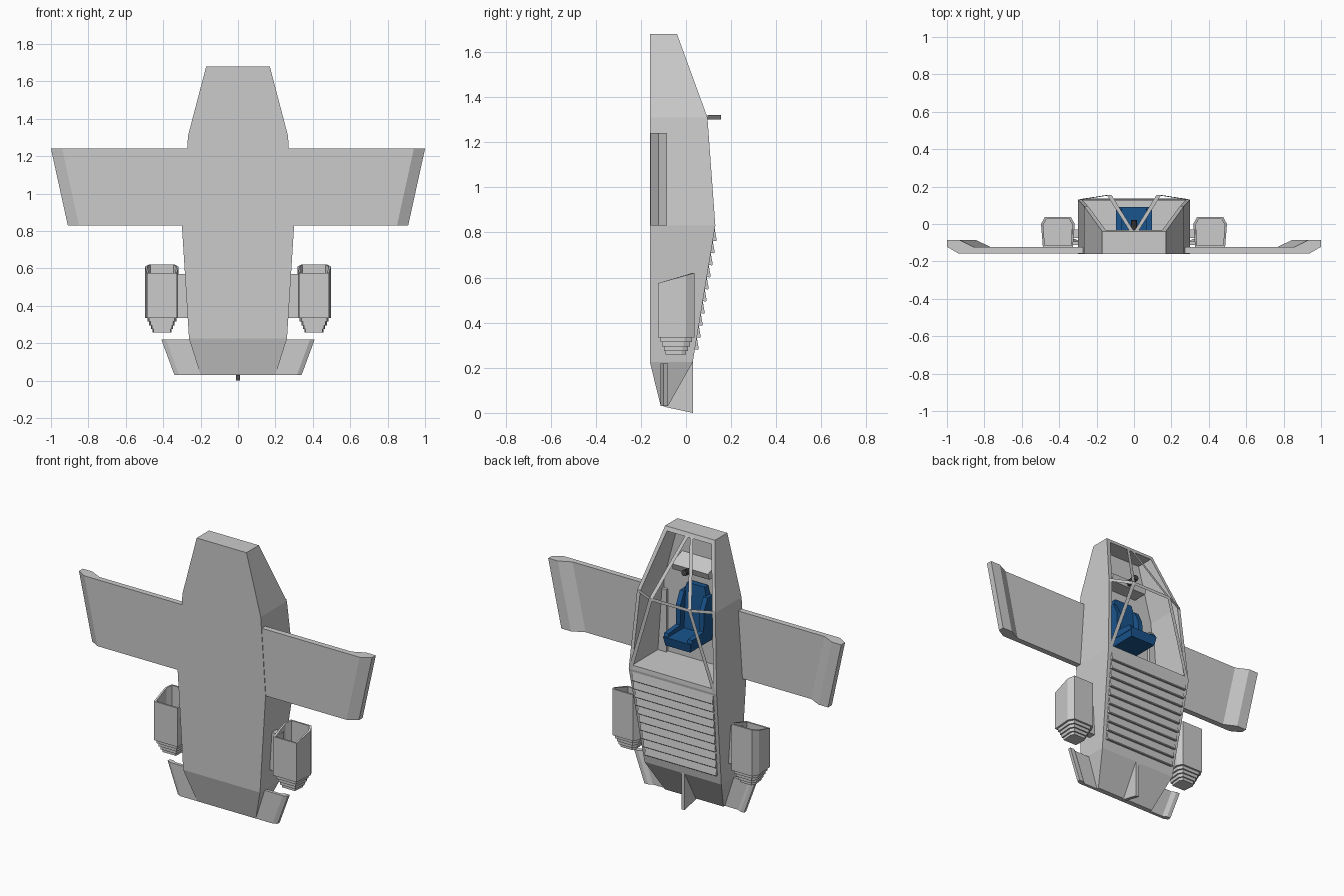
import bpy, bmesh
from mathutils import Vector

if "Cube" in bpy.data.objects:
    bpy.data.objects.remove(bpy.data.objects["Cube"])


def material(name, rgb):
    m = bpy.data.materials.new(name)
    m.diffuse_color = (*rgb, 1)
    m.use_nodes = True
    m.node_tree.nodes["Principled BSDF"].inputs["Base Color"].default_value = m.diffuse_color
    return m


BLUE = material("blue", (0.01, 0.09, 0.27))
DARK = material("dark", (0.06, 0.06, 0.06))


def finish(name, bm, mat=None):
    me = bpy.data.meshes.new(name)
    bmesh.ops.recalc_face_normals(bm, faces=bm.faces)
    bm.to_mesh(me)
    bm.free()
    ob = bpy.data.objects.new(name, me)
    bpy.context.collection.objects.link(ob)
    if mat:
        me.materials.append(mat)
    return ob


def loft(name, rings, mat=None):
    """Skin equal-length rings of points and cap both ends."""
    bm = bmesh.new()
    vs = [[bm.verts.new(p) for p in r] for r in rings]
    n = len(vs[0])
    for a, b in zip(vs, vs[1:]):
        for i in range(n):
            j = (i + 1) % n
            bm.faces.new((a[i], a[j], b[j], b[i]))
    bm.faces.new(vs[0])
    bm.faces.new(vs[-1])
    return finish(name, bm, mat)


def rect(z, w, y0, y1):
    return [(-w, y0, z), (w, y0, z), (w, y1, z), (-w, y1, z)]


def box(name, x0, x1, y0, y1, z0, z1, mat=None):
    return loft(name, [[(x0, y0, z), (x1, y0, z), (x1, y1, z), (x0, y1, z)]
                       for z in (z0, z1)], mat)


def slab(name, yz, x0, x1, mat=None):
    """Extrude a side profile along x."""
    return loft(name, [[(x, y, z) for y, z in yz] for x in (x0, x1)], mat)


def strips(name, quads, mat=None):
    bm = bmesh.new()
    for q in quads:
        bm.faces.new([bm.verts.new(p) for p in q])
    return finish(name, bm, mat)


# Hull with wedge tail
hull = loft("hull", [rect(1.68, .17, -.16, -.04), rect(1.31, .267, -.16, .095),
                     rect(.83, .30, -.16, .13), rect(.225, .262, -.16, .03),
                     rect(.03, .20, -.112, -.08)])

# Cockpit cavity
cutter = loft("cockpit_cutter", [rect(1.655, .152, -.14, .3), rect(1.31, .245, -.14, .3),
                                 rect(.855, .277, -.14, .3)])
mod = hull.modifiers.new("cockpit", "BOOLEAN")
mod.object = cutter
mod.operation = "DIFFERENCE"
mod.solver = "EXACT"
bpy.context.view_layer.objects.active = hull
hull.select_set(True)
bpy.ops.object.modifier_apply(modifier="cockpit")
bpy.data.objects.remove(cutter)

# Louvres on the rear deck
N = 10
for i in range(N):
    z1 = .815 - i * .0535
    z0 = z1 - .05

    def deck(z):
        return .03 + (z - .225) * .10 / .605
    w = .275 - i * .0035
    slab(f"louvre_{i}", [(deck(z1), z1), (deck(z0) + .017, z0),
                         (deck(z0) + .013, z0 - .004), (deck(z0) - .01, z0)], -w, w, None)

# Tail fin
slab("tail_fin", [(.03, .225), (.03, 0), (-.10, .028), (-.10, .10)], -.011, .011)

# Paired parts
NAC = [(-.07, .037), (.07, .037), (.09, 0), (.08, -.125), (-.08, -.125), (-.09, 0)]
for s, side in ((1, "right"), (-1, "left")):

    # Wings and tailplanes with bent tips; outer points sweep inward
    def wing(name, sec, ztop, zbot, sweep):
        loft(f"{side}_{name}", [[(s * (x - (d if x > .3 else 0)), y, z) for x, y in sec]
                                for z, d in ((ztop, 0), (zbot, sweep))])
    wing("wing", [(.22, -.157), (.94, -.157), (1, -.122), (1, -.085), (.935, -.085),
                  (.86, -.122), (.22, -.122)], 1.24, .83, .09)
    wing("tailplane", [(.18, -.112), (.385, -.112), (.41, -.1), (.41, -.08), (.385, -.08),
                       (.36, -.093), (.18, -.093)], .22, .03, .07)

    # Engine nacelle with open slanted intake
    cx = s * .407

    def ring(z, k=1.0, slant=False):
        return [(cx + x * k, -.045 + (y + .045) * k,
                 z + ((y + .125) * .28 if slant else 0)) for x, y in NAC]
    loft(f"{side}_nacelle", [ring(.335), ring(.575, 1, True), ring(.575, .87, True),
                             ring(.44, .87)])

    # Stepped nozzle
    rings = []
    for i, k in enumerate((.86, .76, .66, .56)):
        top = .335 - i * .02
        rings += [ring(top, k), ring(top - .02 if i < 3 else .258, k)]
    loft(f"{side}_nozzle", rings)

    # Pylon
    x0, x1 = sorted((s * .25, s * .335))
    box(f"{side}_pylon", x0, x1, -.075, -.03, .335, .57)

    # Flat canopy bars
    strips(f"{side}_canopy_bars", [
        [(0, -.04, 1.675), (s * .022, -.04, 1.675), (s * .145, .155, 1.31), (s * .12, .155, 1.31)],
        [(s * .12, .155, 1.31), (s * .145, .155, 1.31), (s * .298, .131, .835),
         (s * .273, .131, .835)]])

# Canopy hoop
pts = [(-.265, .095), (-.135, .155), (.135, .155), (.265, .095)]
strips("canopy_hoop", [[(*a, 1.3), (*b, 1.3), (*b, 1.32), (*a, 1.32)]
                       for a, b in zip(pts, pts[1:])])

# Seat: tapered backrest, cushion and bolsters
loft("seat_back", [rect(1.02, .085, -.13, -.07), rect(1.25, .085, -.13, -.085),
                   rect(1.34, .06, -.13, -.095)], BLUE)
loft("seat_cushion", [rect(1.01, .085, -.13, .08), rect(1.065, .095, -.13, .09)], BLUE)
for s, side in ((1, "right"), (-1, "left")):
    x0, x1 = sorted((s * .065, s * .095))
    slab(f"{side}_back_bolster", [(-.13, 1.05), (-.035, 1.05), (-.04, 1.22), (-.075, 1.29),
                                  (-.13, 1.29)], x0, x1, BLUE)
    slab(f"{side}_cushion_bolster", [(-.09, 1.05), (.085, 1.05), (.075, 1.085), (-.09, 1.1)],
         x0, x1, BLUE)

# Instrument panel and control stick
slab("instrument_panel", [(-.142, 1.42), (-.05, 1.42), (-.035, 1.46), (-.142, 1.5)], -.125, .125)
bm = bmesh.new()
bmesh.ops.create_cone(bm, cap_ends=True, segments=10, radius1=.018, radius2=.018, depth=.07)
stick = finish("control_stick", bm, DARK)
stick.rotation_euler = (Vector((0, 1, .15))).to_track_quat("Z", "Y").to_euler()
stick.location = (0, -.015, 1.45)
